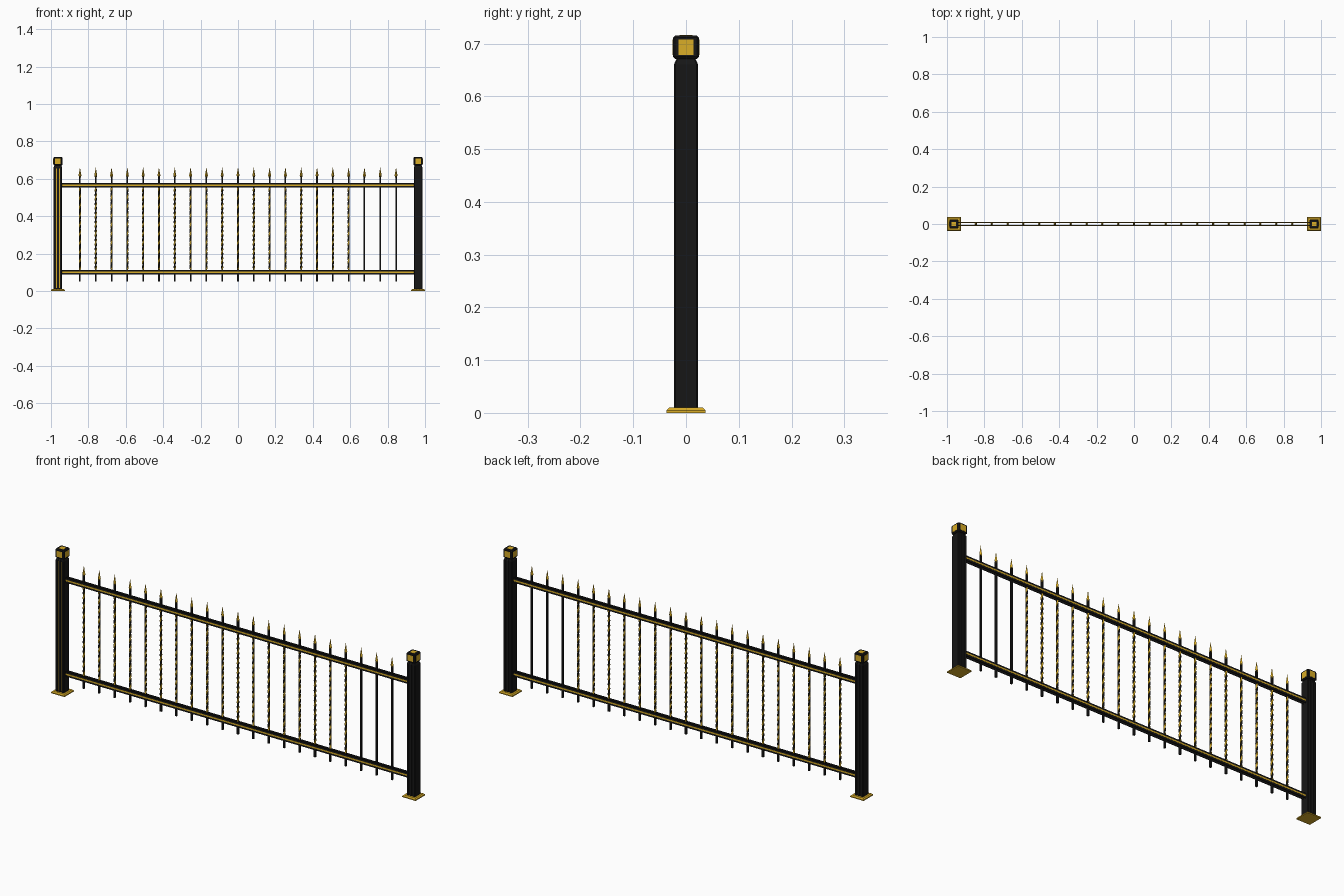
import bpy, bmesh, math
from mathutils import Matrix

if "Cube" in bpy.data.objects:
    bpy.data.objects.remove(bpy.data.objects["Cube"])


def material(name, color):
    m = bpy.data.materials.new(name)
    m.diffuse_color = color
    m.use_nodes = True
    m.node_tree.nodes["Principled BSDF"].inputs["Base Color"].default_value = m.diffuse_color
    return m


BLACK = material("black_iron", (0.008, 0.008, 0.008, 1))
GOLD = material("gold_trim", (0.70, 0.42, 0.02, 1))


def finish(name, bm, mats):
    bmesh.ops.recalc_face_normals(bm, faces=bm.faces)
    me = bpy.data.meshes.new(name)
    bm.to_mesh(me)
    bm.free()
    for m in mats:
        me.materials.append(m)
    ob = bpy.data.objects.new(name, me)
    bpy.context.collection.objects.link(ob)
    return ob


def loft(bm, profile, levels, x=0, gold_sides=()):
    """Stack copies of an outline; each level is (z, scale, twist)."""
    rings = []
    for z, s, a in levels:
        c, n = math.cos(a) * s, math.sin(a) * s
        rings.append([bm.verts.new((x + px * c - py * n, px * n + py * c, z))
                      for px, py in profile])
    k = len(profile)
    bm.faces.new(rings[0][::-1])
    bm.faces.new(rings[-1])
    for lo, hi in zip(rings, rings[1:]):
        for i in range(k):
            j = (i + 1) % k
            f = bm.faces.new((lo[i], lo[j], hi[j], hi[i]))
            f.material_index = 1 if i in gold_sides else 0


def box(bm, center, size):
    bmesh.ops.create_cube(bm, size=1, matrix=Matrix.Translation(center)
                          @ Matrix.Diagonal((*size, 1)))


def square(h):
    return [(-h, -h), (h, -h), (h, h), (-h, h)]


def chamfered(h, c):
    return [(-h + c, -h), (h - c, -h), (h, -h + c), (h, h - c),
            (h - c, h), (-h + c, h), (-h, h - c), (-h, -h + c)]


# Post outline: chamfered corners, two grooves on the front and back
H, D = 0.023, 0.004
front = [(-H, -H + .003), (-H + .003, -H)]
for g in (-0.008, 0.008):
    front += [(g - .0025, -H), (g - .0025, -H + D), (g + .0025, -H + D), (g + .0025, -H)]
front += [(H - .003, -H), (H, -H + .003)]
post_outline = front + [(-px, -py) for px, py in front]

for side, px in (("left", -0.963), ("right", 0.963)):
    # Base plate
    bm = bmesh.new()
    loft(bm, square(0.037), [(0, 1, 0), (0.005, 1, 0), (0.010, 0.86, 0)], px)
    finish(side + "_base_plate", bm, [GOLD])
    # Post with narrowed neck
    bm = bmesh.new()
    loft(bm, post_outline, [(0.008, 1, 0), (0.66, 1, 0), (0.674, 0.72, 0)], px)
    finish(side + "_post", bm, [BLACK])
    # Cap block
    bm = bmesh.new()
    loft(bm, chamfered(0.0245, 0.004),
         [(0.671, .85, 0), (0.675, 1, 0), (0.711, 1, 0), (0.715, .85, 0)], px)
    finish(side + "_cap", bm, [BLACK])
    # Gold panels on the cap sides and top
    bm = bmesh.new()
    box(bm, (px, 0, 0.693), (0.0505, 0.029, 0.029))
    box(bm, (px, 0, 0.693), (0.029, 0.0505, 0.029))
    box(bm, (px, 0, 0.705), (0.024, 0.024, 0.0215))
    finish(side + "_cap_panels", bm, [GOLD])

# Gold inlay in the front grooves of the left post
bm = bmesh.new()
for g in (-0.008, 0.008):
    box(bm, (-0.963 + g, -H + D - 0.0005, 0.335), (0.0045, 0.002, 0.64))
finish("left_post_inlay", bm, [GOLD])

# Rails: a thin strip on each face of the pickets, with a gold line
for name, z in (("bottom_rail", 0.100), ("top_rail", 0.565)):
    bm, line = bmesh.new(), bmesh.new()
    for s in (-1, 1):
        box(bm, (0, s * 0.0075, z), (1.882, 0.003, 0.024))
        box(line, (0, s * 0.0092, z), (1.882, 0.0012, 0.007))
    finish(name, bm, [BLACK])
    finish(name + "_line", line, [GOLD])

# Pickets: twisted two-tone bars, the last three plain, each with a spear tip
TURNS, STEPS = 4.5, 54
Z0, Z1 = 0.115, 0.55
for i in range(21):
    x = -0.845 + i * 0.0845
    bm = bmesh.new()
    if i < 18:
        loft(bm, square(0.0042), [(0.05, 1, 0), (Z0, 1, 0)], x)
        loft(bm, square(0.0042),
             [(Z0 + (Z1 - Z0) * k / STEPS, 1, math.tau * TURNS * k / STEPS)
              for k in range(STEPS + 1)], x, (0, 2))
        loft(bm, square(0.0042), [(Z1, 1, 0), (0.615, 1, 0)], x)
    else:
        loft(bm, square(0.0042), [(0.05, 1, 0), (0.615, 1, 0)], x)
    finish(f"picket_{i + 1}", bm, [BLACK, GOLD])
    bm = bmesh.new()
    loft(bm, [(-.008, 0), (0, -.008), (.008, 0), (0, .008)],
         [(0.606, .5, 0), (0.618, 1, 0), (0.635, .55, 0), (0.66, .04, 0)], x)
    finish(f"spear_tip_{i + 1}", bm, [GOLD])
